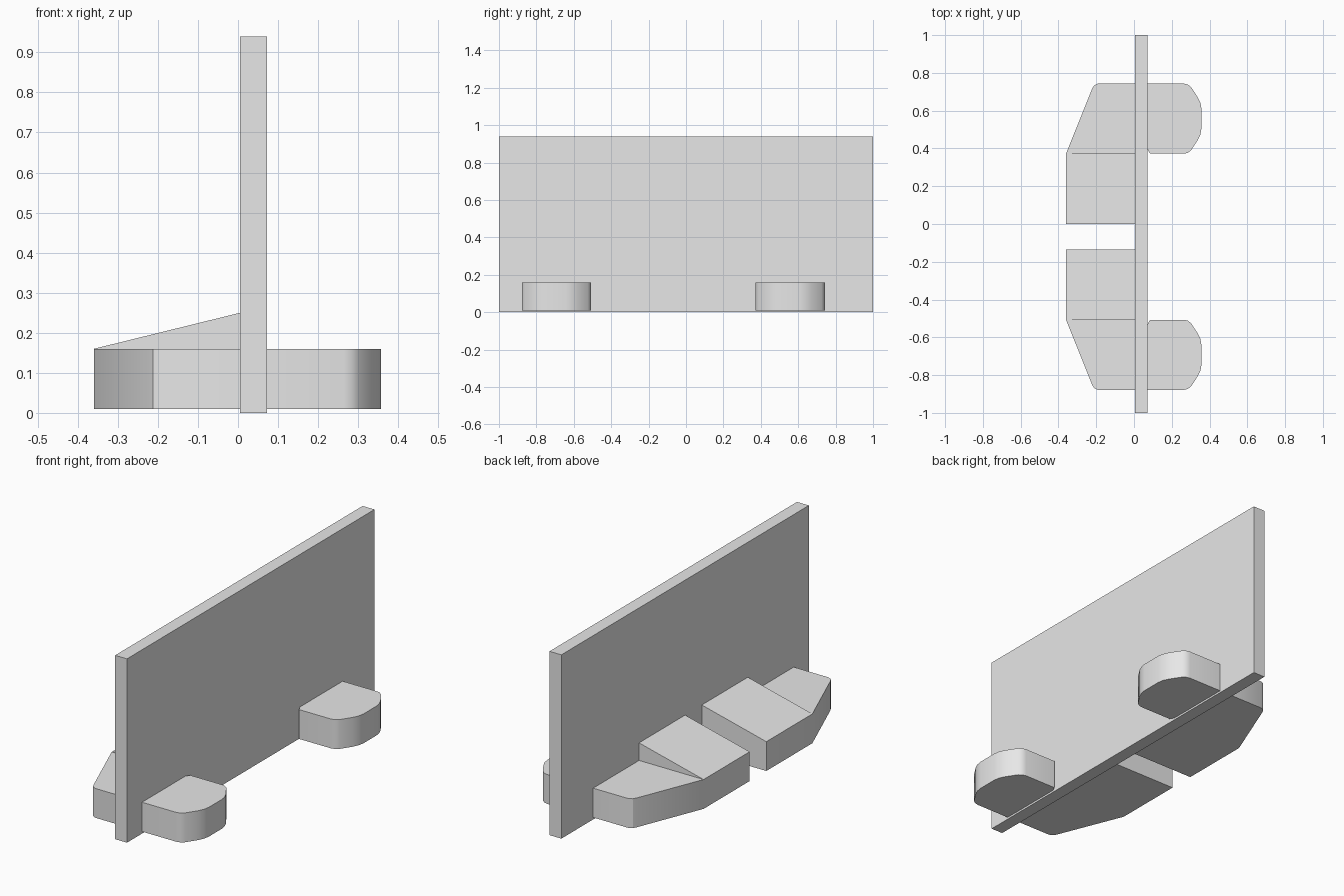
import bpy
import bmesh
import math
from mathutils import Vector

if "Cube" in bpy.data.objects:
    bpy.data.objects.remove(bpy.data.objects["Cube"], do_unlink=True)

GREY = (0.8, 0.8, 0.8, 1.0)
grey = bpy.data.materials.new("plain grey")
grey.use_nodes = True
grey.diffuse_color = GREY
grey.node_tree.nodes["Principled BSDF"].inputs["Base Color"].default_value = GREY

MID_Y = -0.0675            # plane between the front and back feet
FOOT_LOW, FOOT_TOP = 0.01, 0.16
CORE_X = 0.03              # feet end inside the panel


def prism(name, points, depth, flip=False):
    """Extrude a closed outline; flip mirrors it across the feet's mid plane."""
    bm = bmesh.new()
    face = bm.faces.new([bm.verts.new(p) for p in points])
    grown = bmesh.ops.extrude_face_region(bm, geom=[face], use_keep_orig=True)
    moved = [g for g in grown["geom"] if isinstance(g, bmesh.types.BMVert)]
    bmesh.ops.translate(bm, verts=moved, vec=Vector(depth))
    if flip:
        for v in bm.verts:
            v.co.y = 2 * MID_Y - v.co.y
    bmesh.ops.recalc_face_normals(bm, faces=bm.faces)
    mesh = bpy.data.meshes.new(name)
    bm.to_mesh(mesh)
    bm.free()
    mesh.materials.append(grey)
    obj = bpy.data.objects.new(name, mesh)
    bpy.context.collection.objects.link(obj)
    bpy.ops.object.select_all(action="DESELECT")
    obj.select_set(True)
    bpy.context.view_layer.objects.active = obj
    bpy.ops.object.shade_smooth_by_angle(angle=math.radians(32))
    return obj


# Upright panel
prism("panel", [(0.005, -1, 0), (0.072, -1, 0), (0.072, 1, 0), (0.005, 1, 0)],
      (0, 0, 0.94))

# Outlines of the feet, seen from above
tapered = [(CORE_X, 0), (-0.36, 0), (-0.36, 0.372), (-0.222, 0.715),
           (-0.212, 0.733), (-0.192, 0.743), (CORE_X, 0.743)]
rounded = [(CORE_X, 0.41), (0.072, 0.395), (0.085, 0.372), (0.265, 0.372),
           (0.285, 0.377), (0.302, 0.39), (0.338, 0.445), (0.352, 0.475),
           (0.357, 0.505), (0.357, 0.61), (0.352, 0.64), (0.338, 0.67),
           (0.302, 0.725), (0.285, 0.738), (0.265, 0.743), (CORE_X, 0.743)]
# Side profile of the sloped ramp
ramp = [(-0.36, FOOT_TOP), (CORE_X, FOOT_TOP), (CORE_X, 0.256)]

for side, flip in (("back", False), ("front", True)):
    height = (0, 0, FOOT_TOP - FOOT_LOW)
    prism(side + "_tapered_foot", [(x, y, FOOT_LOW) for x, y in tapered], height, flip)
    prism(side + "_rounded_foot", [(x, y, FOOT_LOW) for x, y in rounded], height, flip)
    prism(side + "_ramp", [(x, 0, z) for x, z in ramp], (0, 0.372, 0), flip)
